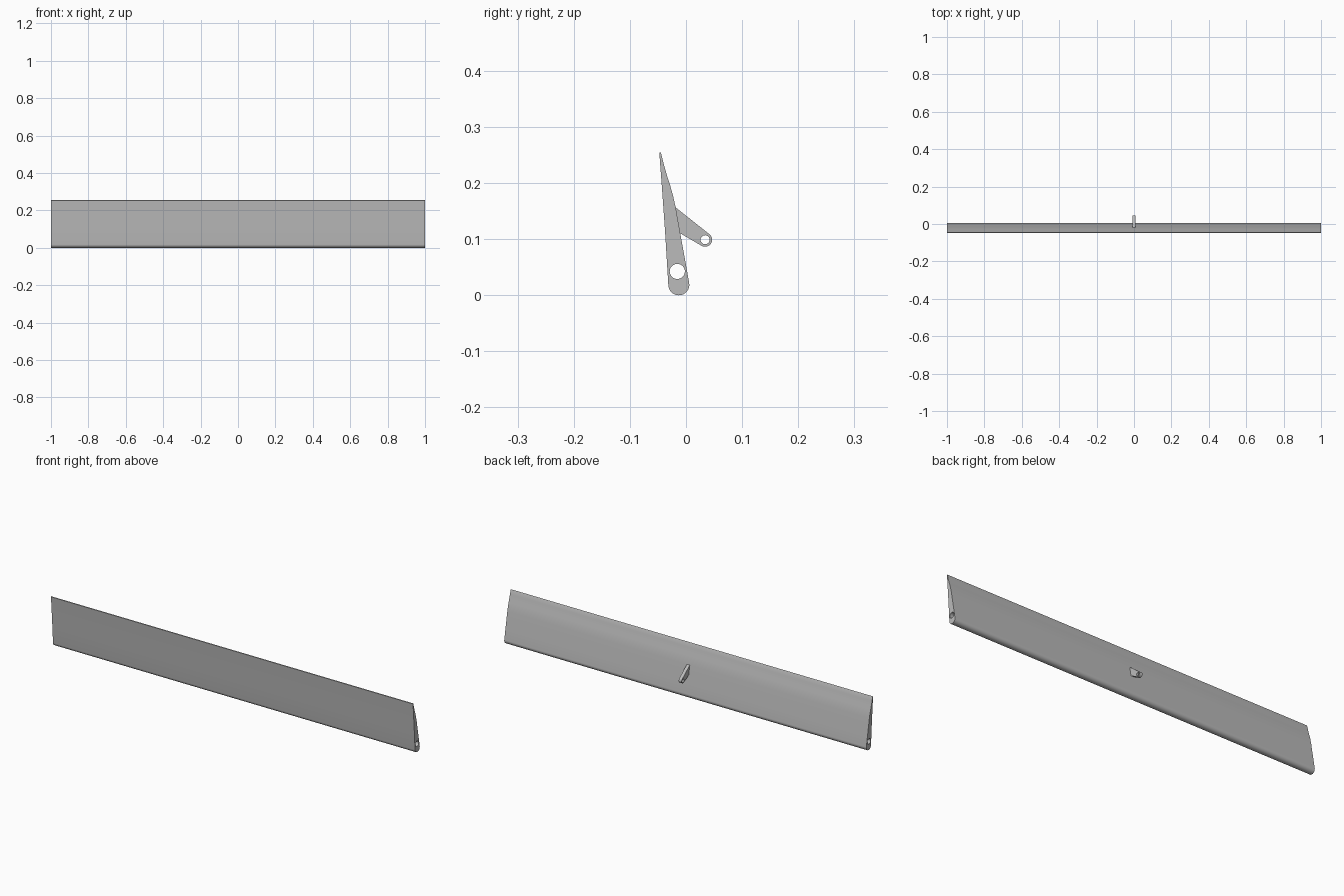
import bpy
from math import cos, sin, radians
from mathutils import Matrix

cube = bpy.data.objects.get("Cube")
if cube:
    bpy.data.objects.remove(cube, do_unlink=True)

grey = bpy.data.materials.new("plain_grey")
grey.use_nodes = True
colour = (0.5, 0.5, 0.5, 1)
grey.diffuse_color = colour
grey.node_tree.nodes["Principled BSDF"].inputs["Base Color"].default_value = colour


def arc(cy, cz, radius, start, end, steps):
    """Points of an arc in the side (y, z) plane, angles in degrees."""
    angles = [radians(start + (end - start) * i / steps) for i in range(steps + 1)]
    return [(cy + radius * cos(a), cz + radius * sin(a)) for a in angles]


def circle(cy, cz, radius, steps=32):
    return arc(cy, cz, radius, 0, 360, steps)[:-1]


def extruded_part(name, loops, half_width):
    """Extrude a side profile with holes along x, centred on x = 0."""
    curve = bpy.data.curves.new(name + "_profile", "CURVE")
    curve.dimensions = "2D"
    curve.fill_mode = "BOTH"
    curve.extrude = half_width
    for loop in loops:
        spline = curve.splines.new("POLY")
        spline.points.add(len(loop) - 1)
        for point, (y, z) in zip(spline.points, loop):
            point.co = (y, z, 0, 1)
        spline.use_cyclic_u = True
    obj = bpy.data.objects.new(name, curve)
    bpy.context.collection.objects.link(obj)
    bpy.ops.object.select_all(action="DESELECT")
    obj.select_set(True)
    bpy.context.view_layer.objects.active = obj
    bpy.ops.object.convert(target="MESH")
    obj = bpy.context.object
    # Profile x, y, depth become world y, z, x
    obj.data.transform(Matrix(((0, 0, 1, 0), (1, 0, 0, 0), (0, 1, 0, 0), (0, 0, 0, 1))))
    obj.data.materials.clear()
    obj.data.materials.append(grey)
    bpy.ops.object.shade_smooth_by_angle(angle=radians(30))
    return obj


# Long tapered blade: rounded foot, curved back, thin tip, bore along its length
blade = arc(-0.0128, 0.0187, 0.0187, 184, 370, 24)
blade += [(-0.002, 0.065), (-0.010, 0.109), (-0.0185, 0.157), (-0.023, 0.177),
          (-0.028, 0.195), (-0.0335, 0.212), (-0.0395, 0.233), (-0.0445, 0.253)]
blade += [(-0.046, 0.2555), (-0.0475, 0.253), (-0.042, 0.18), (-0.037, 0.109)]
extruded_part("blade", [blade, circle(-0.0155, 0.0425, 0.0135)], 1.0)

# Short drive lever on the back, with a pin hole in its round end
lever = arc(0.034, 0.099, 0.0125, -121, 52, 20)
lever += [(-0.0185, 0.1565), (-0.022, 0.150), (-0.014, 0.1125)]
extruded_part("lever", [lever, circle(0.034, 0.099, 0.008)], 0.008)
